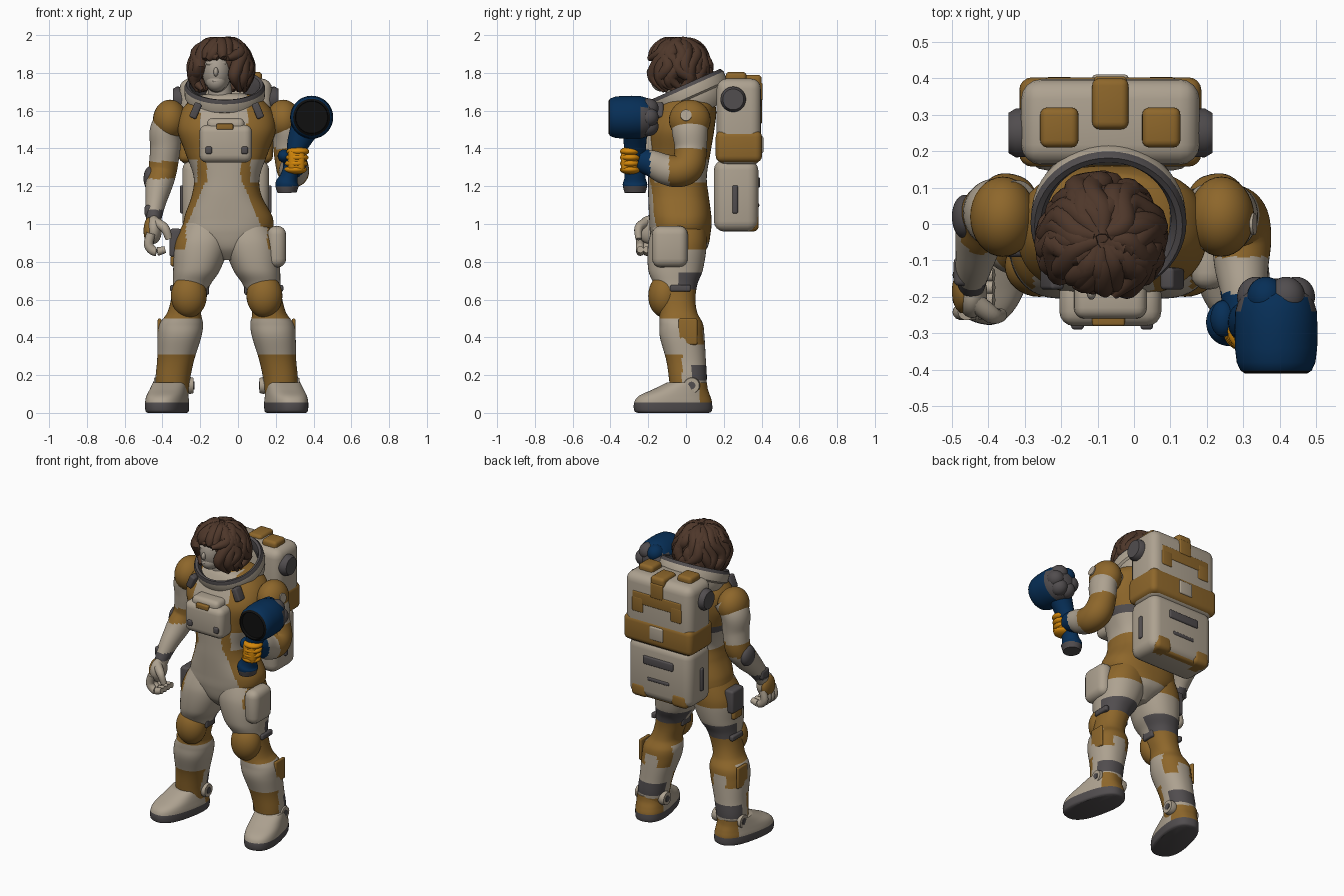
import bpy, bmesh, math, random
from mathutils import Vector, Matrix

random.seed(4)
if "Cube" in bpy.data.objects:
    bpy.data.objects.remove(bpy.data.objects["Cube"])
MID = -.06          # the body stands a little off centre
made = []


def material(name, *rgb):
    mat = bpy.data.materials.new(name)
    mat.use_nodes = True
    mat.diffuse_color = (*rgb, 1)
    mat.node_tree.nodes["Principled BSDF"].inputs["Base Color"].default_value = (*rgb, 1)
    return mat


LIGHT = material("suit_cream", .42, .36, .28)
GOLD = material("suit_ochre", .27, .135, .024)
GREY = material("dark_grey", .082, .074, .077)
HAIR = material("brown_hair", .076, .038, .023)
SKIN = material("pale_skin", .4, .35, .29)
BLUE = material("navy_blue", .002, .028, .095)
ORANGE = material("bright_orange", .65, .24, .003)
BLACK = material("black", .005, .005, .005)


def finish(name, bm, paint, matrix=None):
    """Colour the faces by a material or a rule, then make the object."""
    bmesh.ops.recalc_face_normals(bm, faces=bm.faces)
    mesh = bpy.data.meshes.new(name)
    slots = []
    for face in bm.faces:
        mat = paint(face.calc_center_median()) if callable(paint) else paint
        if mat not in slots:
            slots.append(mat)
            mesh.materials.append(mat)
        face.material_index = slots.index(mat)
    if matrix:
        bm.transform(matrix)
    bm.to_mesh(mesh)
    bm.free()
    obj = bpy.data.objects.new(name, mesh)
    bpy.context.collection.objects.link(obj)
    made.append(obj)


def skin_rings(bm, rings, caps=True):
    rows = [[bm.verts.new(p) for p in ring] for ring in rings]
    for low, high in zip(rows, rows[1:]):
        for i in range(len(low)):
            j = (i + 1) % len(low)
            bm.faces.new((low[i], low[j], high[j], high[i]))
    if caps:
        bm.faces.new(rows[0])
        bm.faces.new(rows[-1])


def tube(name, stations, paint, power=2, sides=40, steps=8, matrix=None, level=False):
    """Smooth loft through stations of (x, y, z, half width, half depth)."""
    def spline(a, b, c, d, t):
        return b + t * (c - a + t * (2*a - 5*b + 4*c - d + t * (3*(b - c) + d - a))) / 2
    pts = [stations[0], *stations, stations[-1]]
    dense = [[spline(*vals, k / steps) for vals in zip(*pts[i:i + 4])]
             for i in range(len(stations) - 1) for k in range(steps)] + [stations[-1]]
    centres = [Vector(p[:3]) for p in dense]
    rings = []
    for i, p in enumerate(dense):
        along = centres[min(i + 1, len(dense) - 1)] - centres[max(i - 1, 0)]
        along = Vector((0, 0, 1)) if level else along.normalized()
        wide = (Vector((1, 0, 0)) - along * along.x).normalized()
        deep = along.cross(wide)
        ring = []
        for k in range(sides):
            c, s = math.cos(math.tau * k / sides), math.sin(math.tau * k / sides)
            ring.append(centres[i] + wide * math.copysign(abs(c) ** (2 / power), c) * p[3]
                        + deep * math.copysign(abs(s) ** (2 / power), s) * p[4])
        rings.append(ring)
    bm = bmesh.new()
    skin_rings(bm, rings)
    finish(name, bm, paint, matrix)


def lathe(name, profile, paint, centre, turn=(0, 0), caps=True, sides=48):
    """Revolve (radius, height) points about an axis turned in x and y."""
    rings = [[(r * math.cos(math.tau * k / sides), r * math.sin(math.tau * k / sides), h)
              for k in range(sides)] for r, h in profile]
    bm = bmesh.new()
    skin_rings(bm, rings, caps)
    rot = Matrix.Rotation(turn[1], 4, 'Y') @ Matrix.Rotation(turn[0], 4, 'X')
    finish(name, bm, paint, Matrix.Translation(centre) @ rot)


def box(name, centre, size, paint, bevel=.01, tilt=0):
    bm = bmesh.new()
    bmesh.ops.create_cube(bm, size=1)
    bm.transform(Matrix.Diagonal((*size, 1)))
    bmesh.ops.bevel(bm, geom=bm.edges[:], offset=bevel, segments=4, profile=.5, affect='EDGES')
    finish(name, bm, paint, Matrix.Translation(centre) @ Matrix.Rotation(tilt, 4, 'Y'))


def blob(name, centre, radii, paint):
    bm = bmesh.new()
    bmesh.ops.create_uvsphere(bm, u_segments=32, v_segments=20, radius=1)
    finish(name, bm, paint, Matrix.Translation(centre) @ Matrix.Diagonal((*radii, 1)))


def mirrored(s, stations):
    return [(MID + s * x, *rest) for x, *rest in stations]


# Torso with coloured panels
def torso_paint(p):
    x = abs(p.x + .075)
    if p.z < 1.22:
        return GOLD if p.z > .9 and (x > .1 + (1.22 - p.z) * .42 or p.y > .02) else LIGHT
    if p.z < 1.34:
        return GOLD if .09 < x < .14 and p.y < 0 else LIGHT
    if p.z < 1.39 and x > .14 and p.y > -.05:
        return GREY
    return GOLD if x > .125 or p.y > 0 else LIGHT


tube("torso", mirrored(1, [
    (.01, -.04, .81, .04, .08), (.01, -.03, .87, .13, .14), (.005, -.03, .95, .225, .16),
    (.01, -.03, 1.03, .235, .165), (0, -.04, 1.15, .185, .16), (0, -.045, 1.25, .175, .155),
    (0, -.035, 1.38, .22, .165), (0, -.025, 1.5, .26, .175), (0, 0, 1.6, .24, .16),
    (0, .01, 1.67, .17, .13), (0, .01, 1.69, .1, .1)]), torso_paint, 2.4, 112, 14, level=True)


# Legs, boots and knee pads
def leg_paint(p):
    x, y, z = abs(p.x - MID), p.y, p.z
    if z > .74:
        return GOLD if z > .87 and (y > 0 or x > .215) else LIGHT
    if z > .655:
        return GREY if y > -.04 else LIGHT
    if z > .5:
        return GOLD
    if z > .36:
        return GOLD if y > .03 and (z > .44 or abs(x - .25) > .045) else LIGHT
    if z > .31:
        return LIGHT
    if y > .03 and .17 < z < .25:
        return GREY
    return GOLD if y < -.02 or z < .15 else LIGHT


def boot_paint(p):
    if p.z < .055:
        return GREY
    return GOLD if p.y > .05 else LIGHT


for s, side in ((1, "left"), (-1, "right")):
    tube(side + "_leg", mirrored(s, [
        (.11, -.03, 1.02, .11, .13), (.13, -.045, .9, .145, .155), (.158, -.055, .76, .125, .145),
        (.185, -.055, .68, .1, .115), (.205, -.05, .6, .09, .1), (.225, -.04, .53, .09, .1),
        (.24, -.025, .47, .115, .115), (.25, -.02, .4, .115, .118), (.27, 0, .28, .098, .105),
        (.285, .01, .18, .092, .1), (.29, .01, .08, .085, .09)]),
        leg_paint, 2.2, 64, 12, level=True)
    tube(side + "_boot", [
        (0, -.07, 0, .092, .19), (0, -.07, .012, .102, .208), (0, -.07, .055, .104, .208),
        (0, -.062, .09, .1, .19), (0, -.03, .125, .094, .145), (0, .005, .16, .088, .105)],
        boot_paint, 2.5, 56,
        matrix=Matrix.Translation((MID + s * .3, 0, 0)) @ Matrix.Rotation(s * .22, 4, 'Z'),
        level=True)
    blob(side + "_knee_pad", (MID + s * .2, -.115, .62), (.095, .085, .115), GOLD)
    box(side + "_knee_strap", (MID + s * .285, -.03, .66), (.03, .11, .035), GREY)
    box(side + "_inner_knee_strap", (MID + s * .108, -.06, .65), (.03, .09, .05), GREY)
    box(side + "_calf_panel", (MID + s * .355, .01, .43), (.02, .1, .14), GOLD)
    for edge, across in (("inner", .195), ("outer", .365)):
        spot = (MID + s * across, .03, .145)
        lathe(f"{side}_{edge}_ankle_ring", [(.04, -.02), (.045, 0), (.04, .02)], LIGHT,
              spot, (0, math.pi / 2))
        lathe(f"{side}_{edge}_ankle_bolt", [(.02, -.024), (.02, .024)], GREY,
              spot, (0, math.pi / 2))
    # Shoulder pad, harness buckle and chest clip
    blob(side + "_shoulder_pad", (MID + s * .3, .02, 1.55), (.09, .11, .108), GOLD)
    box(side + "_harness_buckle", (MID + s * .165, -.15, 1.6), (.04, .06, .085), GREY, .01, s * -.4)
    box(side + "_chest_clip", (MID + s * .095, -.275, 1.39), (.035, .03, .04), GREY)

box("left_thigh_pocket", (MID + .265, -.085, .88), (.1, .19, .22), LIGHT, .046)
box("right_holster", (-.33, -.03, .9), (.065, .12, .15), GREY, .015)
box("right_holster_tip", (-.33, -.04, .805), (.055, .09, .06), GOLD, .015)

# Right arm hanging, left arm bent forward
tube("right_arm", mirrored(-1, [
    (.26, .03, 1.58, .08, .09), (.32, .03, 1.5, .085, .095), (.325, .03, 1.4, .08, .085),
    (.34, .03, 1.28, .075, .08), (.36, -.02, 1.2, .07, .075), (.375, -.09, 1.12, .055, .06),
    (.385, -.14, 1.05, .045, .05), (.385, -.17, 1, .035, .045)]),
    lambda p: GOLD if 1.24 < p.z < 1.33 else GREY if 1.03 < p.z < 1.075 else LIGHT)
blob("right_elbow_pad", (-.465, .02, 1.24), (.035, .06, .065), GREY)
box("right_wrist_unit", (-.465, -.13, 1.07), (.06, .08, .06), GREY, .015)
blob("right_palm", (-.445, -.19, .97), (.042, .068, .075), LIGHT)
blob("right_hand_back", (-.47, -.185, .965), (.03, .06, .07), GOLD)
for i in range(4):
    y = -.14 - i * .034
    tube(f"right_finger_{i}", [(-.46, y, .95, .024, .022), (-.473, y, .89, .025, .022),
         (-.44, y, .855, .024, .022), (-.385, y, .865, .018, .018)], LIGHT, sides=14)
tube("right_thumb", [(-.44, -.21, 1.01, .027, .027), (-.39, -.25, .98, .025, .023),
                     (-.365, -.25, .92, .018, .018)], LIGHT, sides=14)


def left_arm_paint(p):
    if p.y < -.19:
        return BLUE
    return GOLD if p.y > -.09 and p.z < 1.4 else LIGHT


tube("left_arm", mirrored(1, [
    (.26, .02, 1.58, .08, .09), (.315, .02, 1.5, .08, .095), (.325, .025, 1.4, .078, .085),
    (.345, .01, 1.31, .085, .088), (.355, -.04, 1.28, .082, .085), (.355, -.11, 1.29, .075, .08),
    (.36, -.18, 1.32, .064, .07), (.36, -.25, 1.34, .055, .06)]), left_arm_paint)
lathe("left_shoulder_badge", [(.03, 0), (.03, .008)], LIGHT, (.324, 0, 1.575), (0, 1.35))

# Hand-held device with a bulbous barrel and round muzzle
lathe("device_barrel", [(.03, -.13), (.07, -.115), (.1, -.08), (.112, -.04), (.114, .01),
                        (.113, .06), (.108, .1), (.098, .122), (.086, .13), (.084, .11)],
      lambda p: BLACK if p.z > .1 and p.xy.length < .094
      else GREY if p.z < -.05 and p.y < .05 else BLUE,
      (.39, -.28, 1.565), (math.pi / 2, 0))
for i in range(6):
    turn = math.tau * i / 6
    blob(f"device_rear_lump_{i}",
         (.39 + .055 * math.cos(turn), -.2, 1.565 + .055 * math.sin(turn)),
         (.052, .055, .052), BLUE if i == 2 else GREY)
tube("device_handle", [(.36, -.27, 1.52, .08, .07), (.32, -.27, 1.43, .06, .06),
                       (.295, -.27, 1.34, .042, .055), (.27, -.27, 1.25, .047, .055),
                       (.26, -.27, 1.21, .062, .065), (.26, -.27, 1.165, .05, .055)],
     lambda p: GREY if p.z < 1.2 else BLUE)
for i in range(4):
    blob(f"left_finger_{i}", (.305 + i * .004, -.295, 1.288 + i * .032), (.06, .055, .025), ORANGE)
box("left_knuckle_guard", (.31, -.3, 1.336), (.09, .09, .12), ORANGE, .025)
blob("left_thumb", (.245, -.26, 1.36), (.035, .05, .035), BLUE)

# Chest unit
box("chest_unit", (MID - .005, -.215, 1.425), (.28, .13, .2), LIGHT, .04)
box("chest_unit_top", (MID - .005, -.2, 1.52), (.2, .12, .08), LIGHT, .03)
box("chest_badge", (MID - .01, -.262, 1.515), (.09, .036, .032), GOLD, .007)

# Tilted neck ring
lathe("neck_ring", [(.16, -.16), (.2, -.11), (.2, -.07), (.212, -.06), (.214, -.01), (.203, .01),
                    (.187, .005), (.172, -.03), (.165, -.12)],
      lambda p: GREY if p.xy.length < .21 and p.z > -.055 or p.xy.length < .17 and p.z > -.13
      else LIGHT, (-.07, 0, 1.73), (.42, 0), caps=False)

# Head and face
blob("head", (-.112, -.09, 1.815), (.078, .1, .12), SKIN)
blob("jaw", (-.114, -.125, 1.755), (.055, .06, .055), SKIN)
blob("nose", (-.117, -.188, 1.805), (.013, .02, .024), SKIN)
blob("mouth", (-.117, -.176, 1.757), (.022, .01, .008), SKIN)
tube("neck", [(-.09, -.03, 1.6, .07, .07), (-.1, -.05, 1.76, .06, .06)], SKIN)
blob("brow", (-.115, -.155, 1.85), (.055, .028, .02), SKIN)

# Hair: a cap under wavy tousled locks that leave the face open
blob("hair_cap", (-.09, -.025, 1.86), (.148, .135, .125), HAIR)
for i in range(30):
    turn = math.tau * (i + random.uniform(-.4, .4)) / 30
    dx, dy = math.cos(turn), math.sin(turn)
    over_face = dy < 0 and -.8 < dx < .55
    path = [(.015, 1.972, .02), (.07, 1.955, .034), (.118, 1.91, .035)]
    path += [(.148, 1.88, .014)] if over_face else [(.143, 1.84, .036), (.145, 1.775, .03),
                                                   (.12, 1.71, .01)]
    lock = []
    for k, (reach, z, r) in enumerate(path):
        sway = random.uniform(-.022, .022) * min(k, 2)
        reach += random.uniform(-.008, .006)
        lock.append((-.088 + dx * reach - dy * sway, -.04 + dy * reach + dx * sway,
                     z + random.uniform(-.01, .0), r, r))
    tube(f"hair_lock_{i}", lock, HAIR, sides=12, steps=5)

# Backpack
PACK = -.065
box("pack_upper", (PACK, .28, 1.54), (.49, .235, .46), LIGHT, .055)
box("pack_lower", (PACK, .265, 1.15), (.46, .235, .38), LIGHT, .055)
box("pack_band", (PACK, .28, 1.41), (.5, .245, .17), GOLD, .035)
box("pack_band_clasp", (PACK, .4, 1.42), (.1, .02, .09), LIGHT)
box("pack_centre_strap", (PACK, .33, 1.755), (.1, .14, .07), GOLD, .02)
box("pack_strap_tab", (PACK, .395, 1.7), (.09, .02, .1), GOLD)
box("pack_back_flap", (PACK, .392, 1.625), (.36, .02, .08), GOLD)
box("pack_handle", (PACK, .38, 1.22), (.22, .025, .055), GREY)
box("pack_lower_strap", (PACK, .378, 1.1), (.16, .02, .025), GREY)
box("pack_underside", (PACK, .29, .985), (.26, .15, .05), GOLD, .02)
for s, side in ((1, "left"), (-1, "right")):
    box(f"pack_{side}_top_patch", (PACK + s * .14, .265, 1.775), (.105, .11, .06), GOLD, .02)
    box(f"pack_{side}_flap_end", (PACK + s * .14, .392, 1.58), (.08, .022, .1), GOLD)
    box(f"pack_{side}_foot", (PACK + s * .145, .305, 1.01), (.12, .16, .1), GOLD, .03)
    box(f"pack_{side}_grip", (PACK + s * .23, .26, 1.13), (.025, .03, .15), GREY)
    lathe(f"pack_{side}_cap", [(.065, 0), (.067, .06), (.055, .08)], GREY,
          (PACK + s * .2, .25, 1.66), (0, s * math.pi / 2))

# Smooth shading with sharp edges kept
bpy.ops.object.select_all(action='DESELECT')
for obj in made:
    obj.select_set(True)
bpy.context.view_layer.objects.active = made[0]
bpy.ops.object.shade_smooth_by_angle(angle=math.radians(40))
